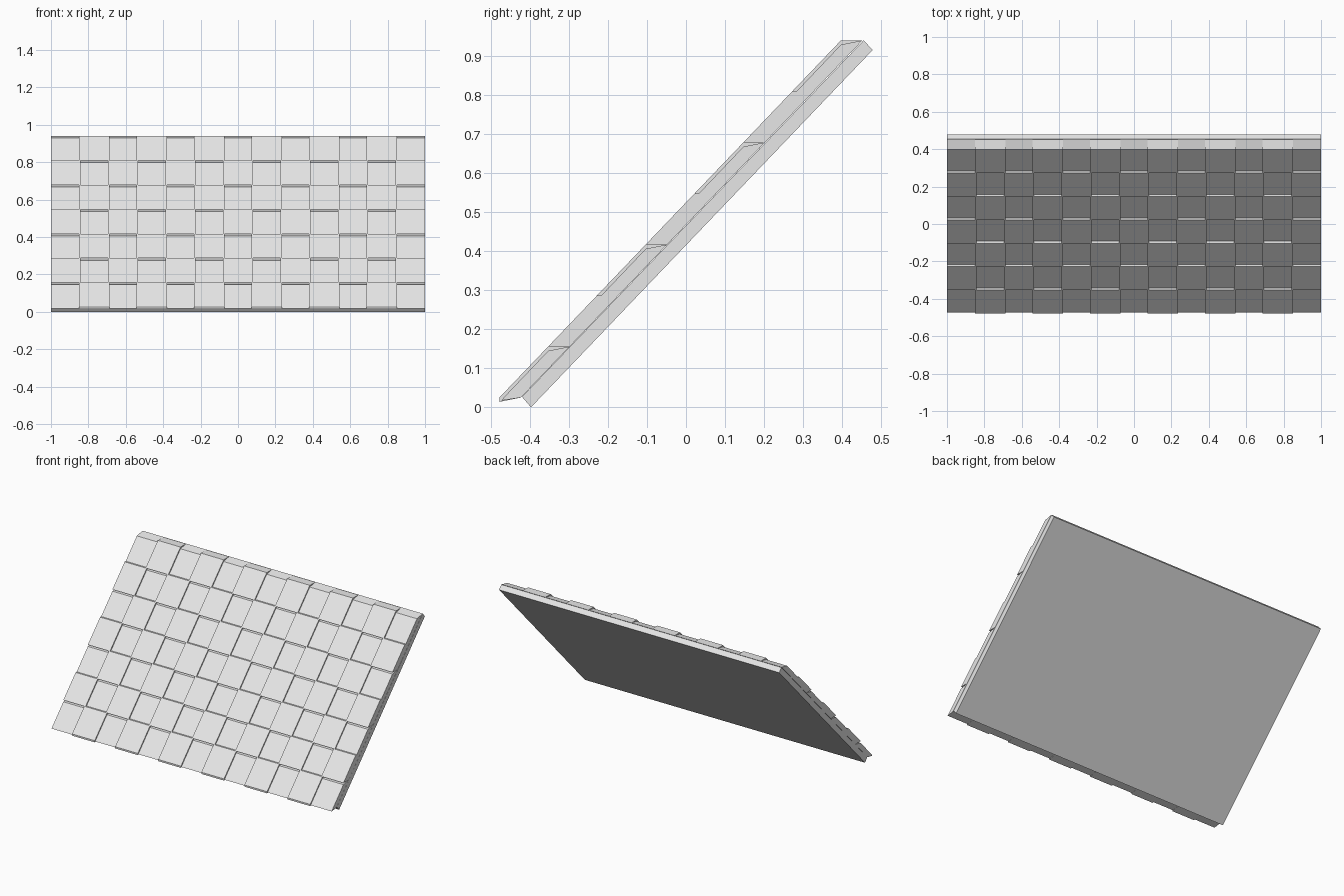
import bpy
import bmesh

if "Cube" in bpy.data.objects:
    bpy.data.objects.remove(bpy.data.objects["Cube"])

COLS, ROWS = 13, 7
WIDTH = 2 / COLS
STEP_Y, STEP_Z = 0.125, 0.1307   # rise of one course along the slope
LIP = 0.011                      # how far a raised tile stands proud
FLARE = 0.004                    # raised tiles are slightly wider
DEPTH = 0.055

grey = bpy.data.materials.new("light grey")
grey.use_nodes = True
colour = (0.8, 0.8, 0.8, 1)
grey.diffuse_color = colour
grey.node_tree.nodes["Principled BSDF"].inputs["Base Color"].default_value = colour


def prism(bm, profile, x0, x1):
    """Extrude a (y, z) profile along x."""
    face = bm.faces.new([bm.verts.new((x0, y, z)) for y, z in profile])
    out = bmesh.ops.extrude_face_region(bm, geom=[face])["geom"]
    verts = [v for v in out if isinstance(v, bmesh.types.BMVert)]
    bmesh.ops.translate(bm, verts=verts, vec=(x1 - x0, 0, 0))


def finish(bm, name):
    bmesh.ops.recalc_face_normals(bm, faces=bm.faces[:])
    mesh = bpy.data.meshes.new(name)
    bm.to_mesh(mesh)
    bm.free()
    mesh.materials.append(grey)
    bpy.context.collection.objects.link(bpy.data.objects.new(name, mesh))


# Sloping slab behind the tiles
bm = bmesh.new()
prism(bm, [(-0.397, 0), (0.478, 0.915), (0.455, 0.94), (-0.42, 0.027)], -1, 1)
finish(bm, "roof_slab")

# Courses of alternating raised and low tiles
for row in range(ROWS):
    y0, z0 = -0.478 + STEP_Y * row, 0.025 + STEP_Z * row
    y1, z1 = y0 + STEP_Y, z0 + STEP_Z
    back = [(y1 + DEPTH, z1), (y0 + DEPTH, z0)]
    bm = bmesh.new()
    for col in range(COLS):
        x0 = -1 + col * WIDTH
        x1 = x0 + WIDTH
        if (row + col) % 2:
            front = [(y0, z0), (y1, z1)]
            x0, x1 = max(-1, x0 - FLARE), min(1, x1 + FLARE)
            drip = (y0, z0 - LIP)
        else:
            front = [(y0 + LIP, z0), (y1, z1 - LIP)]
            drip = (y0 + LIP / 2, z0 - LIP * 0.7)
        # The lowest course hangs down to a drip edge
        if row == 0:
            front.insert(0, drip)
        prism(bm, front + back, x0, x1)
    finish(bm, f"tile_course_{row + 1}")
